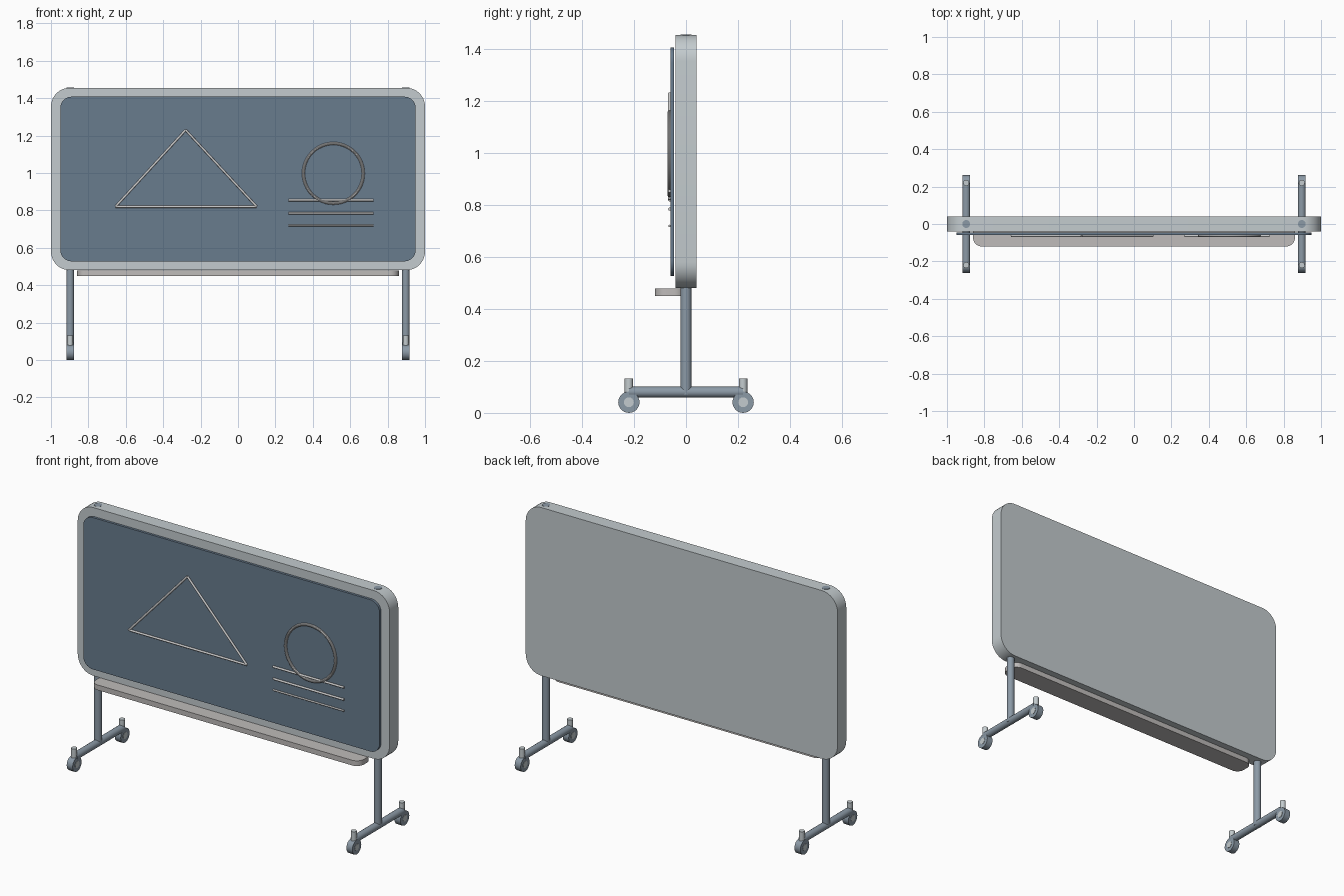
import bpy, bmesh, math
from mathutils import Vector, Matrix

if "Cube" in bpy.data.objects:
    bpy.data.objects.remove(bpy.data.objects["Cube"])


def material(name, color):
    m = bpy.data.materials.new(name)
    m.diffuse_color = (*color, 1)
    m.use_nodes = True
    m.node_tree.nodes["Principled BSDF"].inputs["Base Color"].default_value = m.diffuse_color
    return m


FRAME = material("pale_metal", (0.55, 0.60, 0.62))
BOARD = material("slate", (0.14, 0.20, 0.27))
STEEL = material("blue_steel", (0.26, 0.32, 0.38))
CHALK = material("chalk", (0.75, 0.74, 0.72))
TRAY = material("tray_grey", (0.52, 0.50, 0.49))


def finish(name, bm, mat):
    bmesh.ops.recalc_face_normals(bm, faces=bm.faces[:])
    me = bpy.data.meshes.new(name)
    bm.to_mesh(me)
    bm.free()
    ob = bpy.data.objects.new(name, me)
    bpy.context.collection.objects.link(ob)
    me.materials.append(mat)
    bpy.context.view_layer.objects.active = ob
    bpy.ops.object.select_all(action='DESELECT')
    ob.select_set(True)
    bpy.ops.object.shade_smooth_by_angle(angle=math.radians(35))
    return ob


def rounded_slab(name, center, w, h, depth, r, mat, flat=False, seg=10):
    """Rounded rectangle extruded along y (upright) or z (flat)."""
    bm = bmesh.new()
    verts = []
    for i, (sx, sy) in enumerate([(1, 1), (-1, 1), (-1, -1), (1, -1)]):
        for k in range(seg + 1):
            a = math.pi / 2 * (i + k / seg)
            u = sx * (w / 2 - r) + r * math.cos(a)
            v = sy * (h / 2 - r) + r * math.sin(a)
            p = (u, v, -depth / 2) if flat else (u, -depth / 2, v)
            verts.append(bm.verts.new(Vector(p) + Vector(center)))
    face = bm.faces.new(verts)
    ext = bmesh.ops.extrude_face_region(bm, geom=[face])
    move = (0, 0, depth) if flat else (0, depth, 0)
    bmesh.ops.translate(bm, vec=move, verts=[g for g in ext["geom"] if isinstance(g, bmesh.types.BMVert)])
    return finish(name, bm, mat)


def rod(name, a, b, r, mat, seg=24):
    """Cylinder between two points."""
    a, b = Vector(a), Vector(b)
    d = b - a
    m = Matrix.Translation((a + b) / 2) @ d.to_track_quat('Z', 'Y').to_matrix().to_4x4()
    bm = bmesh.new()
    bmesh.ops.create_cone(bm, cap_ends=True, segments=seg, radius1=r, radius2=r,
                          depth=d.length, matrix=m)
    return finish(name, bm, mat)


# Board frame, writing surface and chalk tray
rounded_slab("board_frame", (0, 0, 0.968), 2.0, 0.975, 0.08, 0.1, FRAME)
rounded_slab("writing_surface", (0, -0.053, 0.968), 1.9, 0.88, 0.014, 0.06, BOARD)
rounded_slab("chalk_tray", (0, -0.06, 0.465), 1.72, 0.12, 0.03, 0.045, TRAY, flat=True)

# Stand: posts, feet and casters
for side, x in (("left", -0.897), ("right", 0.897)):
    rod(f"{side}_post", (x, 0, 0.07), (x, 0, 1.457), 0.021, STEEL)
    rod(f"{side}_foot", (x, -0.22, 0.08), (x, 0.22, 0.08), 0.021, STEEL)
    for end, y in (("front", -0.22), ("back", 0.22)):
        rod(f"{side}_{end}_stem", (x, y, 0.05), (x, y, 0.132), 0.016, FRAME)
        rod(f"{side}_{end}_wheel", (x - 0.019, y, 0.041), (x + 0.019, y, 0.041), 0.041, STEEL)
        rod(f"{side}_{end}_hub", (x - 0.021, y, 0.041), (x + 0.021, y, 0.041), 0.019, FRAME)

# Chalk triangle
corners = [(-0.655, -0.063, 0.82), (-0.28, -0.063, 1.23), (0.1, -0.063, 0.82)]
for i in range(3):
    rod(f"triangle_side_{i + 1}", corners[i], corners[(i + 1) % 3], 0.006, CHALK, 12)

# Chalk circle
bpy.ops.mesh.primitive_torus_add(major_radius=0.16, minor_radius=0.008, major_segments=48,
                                 minor_segments=10, location=(0.51, -0.063, 0.998),
                                 rotation=(math.pi / 2, 0, 0))
circle = bpy.context.object
circle.name = "chalk_circle"
circle.data.materials.append(CHALK)
bpy.ops.object.shade_smooth_by_angle()

# Chalk lines
for i, (z, r) in enumerate([(0.855, 0.006), (0.785, 0.006), (0.72, 0.005)]):
    rod(f"chalk_line_{i + 1}", (0.27, -0.063, z), (0.725, -0.063, z), r, CHALK, 12)
